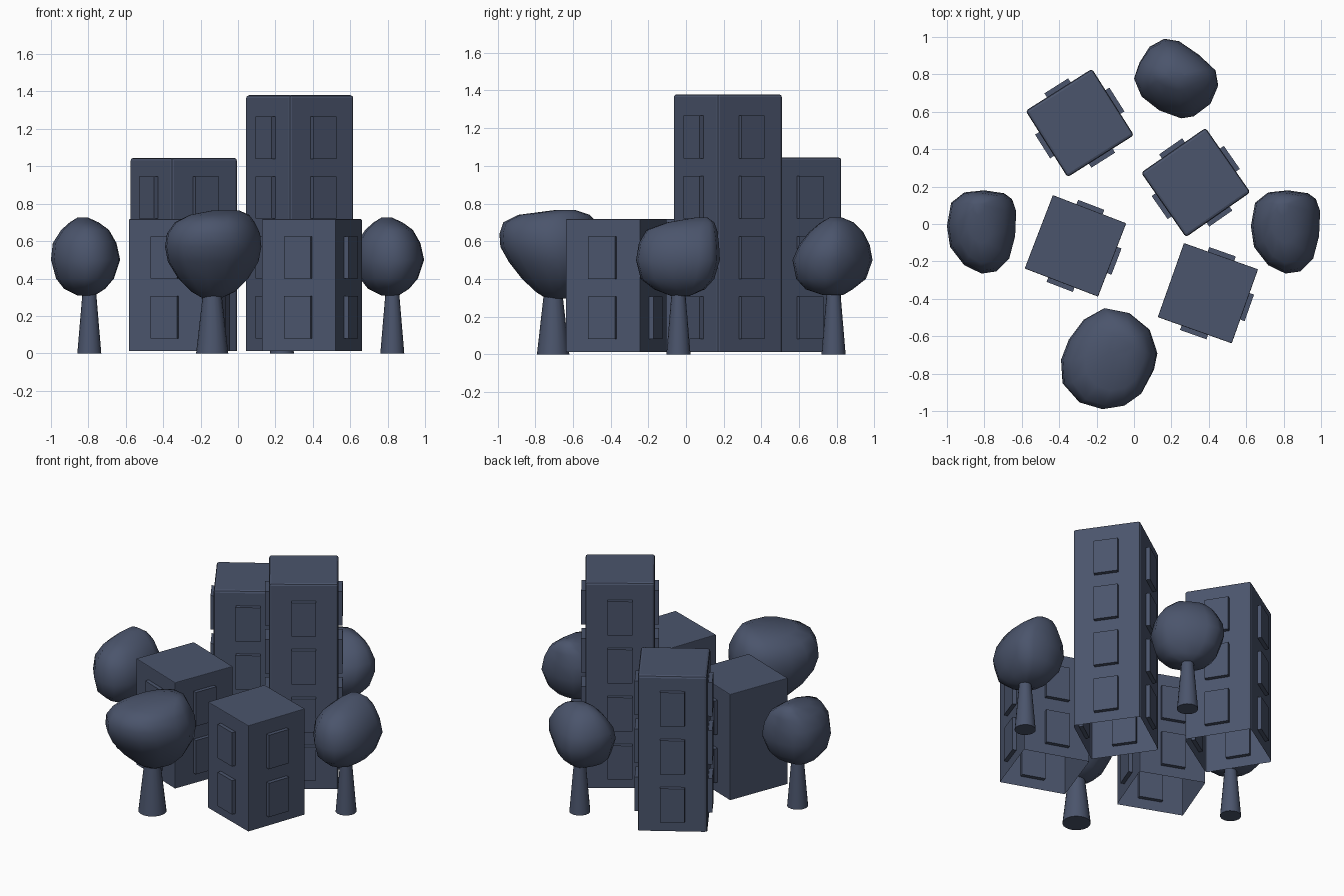
import bpy, bmesh, math
from mathutils import Matrix, Vector

if "Cube" in bpy.data.objects:
    bpy.data.objects.remove(bpy.data.objects["Cube"])

mat = bpy.data.materials.new("slate_blue")
mat.diffuse_color = (0.07, 0.09, 0.15, 1)
mat.use_nodes = True
mat.node_tree.nodes["Principled BSDF"].inputs["Base Color"].default_value = mat.diffuse_color


def finish(name, bm, smooth=None):
    bmesh.ops.recalc_face_normals(bm, faces=bm.faces)
    me = bpy.data.meshes.new(name)
    bm.to_mesh(me)
    bm.free()
    ob = bpy.data.objects.new(name, me)
    bpy.context.collection.objects.link(ob)
    me.materials.append(mat)
    if smooth:
        bpy.ops.object.select_all(action='DESELECT')
        ob.select_set(True)
        bpy.context.view_layer.objects.active = ob
        bpy.ops.object.shade_smooth_by_angle(angle=math.radians(smooth))
    return ob


def box(bm, center, size):
    m = Matrix.Translation(center) @ Matrix.Diagonal((*size, 1))
    return bmesh.ops.create_cube(bm, size=1, matrix=m)["verts"]


SIDE, BASE = 0.42, 0.012


def building(name, x, y, angle, top, bevel, sides):
    place = Matrix.Translation((x, y, 0)) @ Matrix.Rotation(math.radians(angle), 4, 'Z')
    # Tower shell, open underneath
    bm = bmesh.new()
    box(bm, (0, 0, (BASE + top) / 2), (SIDE, SIDE, top - BASE))
    bm.normal_update()
    bmesh.ops.delete(bm, geom=[f for f in bm.faces if f.normal.z < -0.5], context='FACES_ONLY')
    edges = [e for e in bm.edges if not e.is_boundary]
    bmesh.ops.bevel(bm, geom=edges, offset=bevel, segments=2, affect='EDGES', profile=0.5)
    # keep outward normals on the open shell
    finish(name + "_tower", bm).matrix_world = place
    # Window panels, one column per side, set through the wall
    bm = bmesh.new()
    for s in sides:
        rot = Matrix.Rotation(math.radians(90 * s), 4, 'Z')
        for floor in range(round((top - 0.08) / 0.32)):
            vs = box(bm, (SIDE / 2, 0, 0.193 + 0.32 * floor), (0.05, 0.15, 0.226))
            bmesh.ops.transform(bm, matrix=rot, verts=vs)
    finish(name + "_windows", bm).matrix_world = place


# sides: 0 = right, 1 = back, 2 = left, 3 = front
building("back_left", -0.29, 0.54, 32.3, 1.045, 0.015, (0, 1, 2, 3))
building("tall", 0.33, 0.222, 34.8, 1.38, 0.015, (0, 1, 2, 3))
building("front_left", -0.313, -0.117, -21, 0.717, 0.004, (0, 1, 3))
building("front_right", 0.395, -0.37, -19.5, 0.717, 0.004, (0, 1, 3))


def tree(name, foot, r0, r1, outline, layers, dx=0.0):
    # Tapered trunk
    bm = bmesh.new()
    h = 0.38
    bmesh.ops.create_cone(bm, cap_ends=True, segments=16, radius1=r0, radius2=r1, depth=h,
                          matrix=Matrix.Translation((foot[0] + dx, foot[1], h / 2)))
    finish(name + "_trunk", bm, 40)
    # Lumpy crown: the plan outline fitted to each layer's extents
    bm = bmesh.new()
    rings = []
    for z, x0, x1, y0, y1 in layers:
        rings.append([bm.verts.new(((x0 + x1) / 2 + u * (x1 - x0) / 2 + dx,
                                    (y0 + y1) / 2 + v * (y1 - y0) / 2, z)) for u, v in outline])
    n = len(outline)
    for a, b in zip(rings, rings[1:]):
        for i in range(n):
            j = (i + 1) % n
            bm.faces.new((a[i], a[j], b[j], b[i]))
    for ring in (rings[0], rings[-1]):
        bm.faces.new(ring)
    finish(name + "_crown", bm, 80)


side_plan = [(1, .5), (.97, -.1), (.8, -.64), (.42, -.95), (0, -1), (-.5, -.8), (-.91, -.36),
             (-1, .14), (-.88, .7), (-.5, .95), (.07, 1), (.65, .93), (.88, .79)]
side_layers = [(.31, -.86, -.765, -.08, .02), (.345, -.93, -.71, -.17, .10),
               (.40, -.973, -.663, -.24, .15), (.50, -1, -.63, -.265, .18),
               (.59, -.99, -.65, -.25, .175), (.66, -.945, -.69, -.21, .165),
               (.70, -.90, -.745, -.10, .15), (.725, -.86, -.80, .045, .115)]
front_plan = [(-.1, 1), (.42, .9), (.84, .57), (1, .1), (.93, -.23), (.67, -.7), (.32, -.93),
              (-.15, -1), (-.63, -.87), (-.97, -.5), (-1, -.03), (-.84, .37), (-.53, .77)]
front_layers = [(.295, -.19, -.09, -.74, -.64), (.33, -.25, -.015, -.795, -.56),
                (.40, -.32, .055, -.87, -.50), (.49, -.375, .11, -.94, -.46),
                (.57, -.39, .125, -.985, -.45), (.64, -.38, .118, -.99, -.45),
                (.70, -.337, .09, -.97, -.475), (.74, -.26, .06, -.89, -.51),
                (.765, -.13, .005, -.70, -.585)]
back_plan = [(-.28, 1), (.07, .94), (.54, .6), (.94, .2), (1, -.18), (.82, -.63), (.42, -.95),
             (.12, -1), (-.4, -.8), (-.82, -.45), (-1, 0), (-.87, .4), (-.63, .8)]
back_layers = [(.315, .17, .30, .725, .835), (.345, .09, .36, .635, .885),
               (.40, .035, .415, .585, .955), (.50, 0, .45, .565, .99),
               (.58, .005, .445, .60, .975), (.65, .05, .40, .655, .94),
               (.70, .10, .34, .715, .89), (.725, .17, .27, .76, .83)]

tree("left_tree", (-0.795, -0.04), 0.064, 0.032, side_plan, side_layers)
tree("right_tree", (-0.80, -0.04), 0.064, 0.032, side_plan, side_layers, 1.625)
tree("front_tree", (-0.138, -0.705), 0.086, 0.043, front_plan, front_layers)
tree("back_tree", (0.235, 0.783), 0.064, 0.032, back_plan, back_layers)
